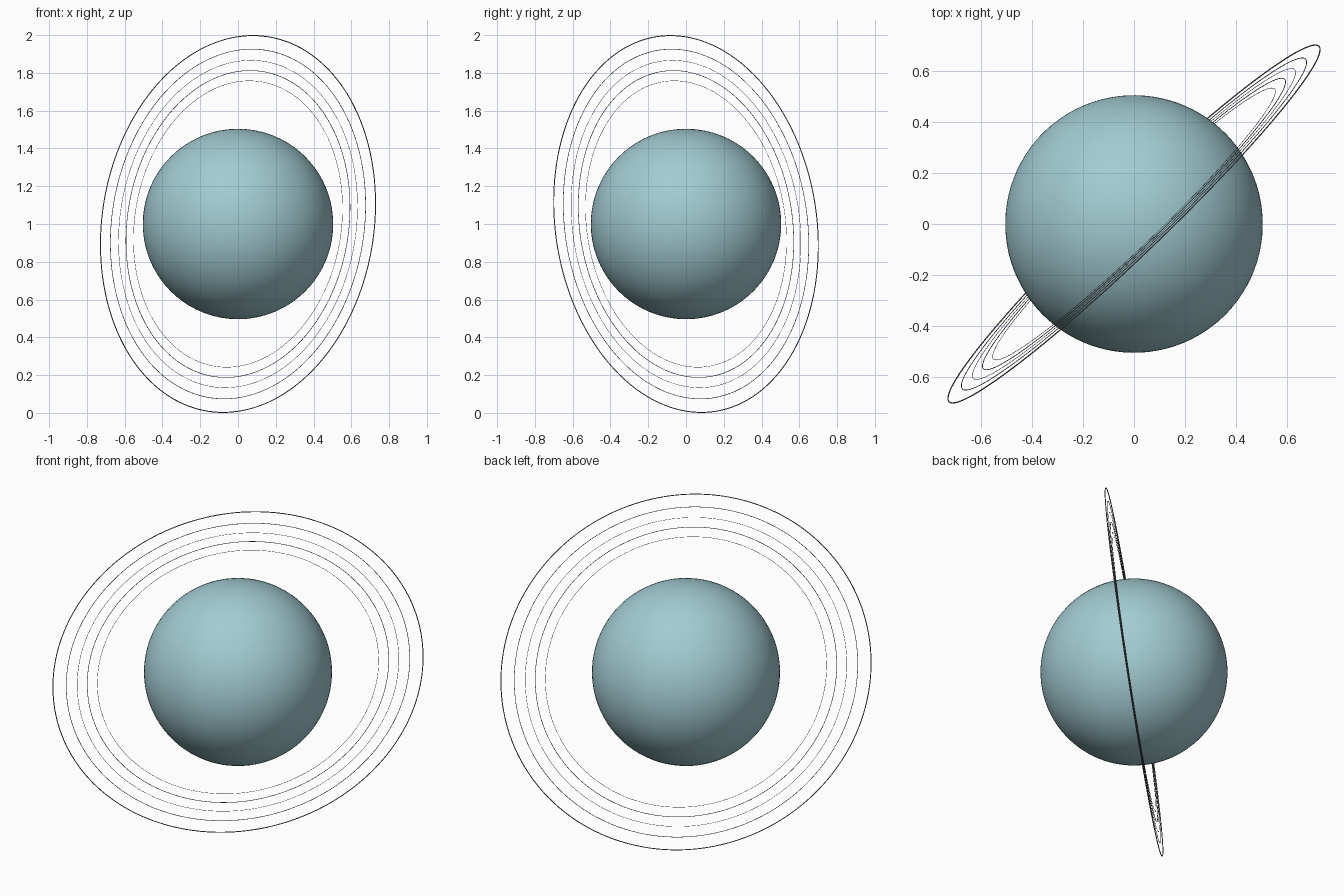
import bpy
from mathutils import Vector

if "Cube" in bpy.data.objects:
    bpy.data.objects.remove(bpy.data.objects["Cube"])

CENTRE = Vector((0, 0, 1))
AXIS = Vector((-0.688, 0.716, 0.113)).normalized()   # ring and planet axis
TILT = AXIS.to_track_quat('Z', 'Y').to_euler()


def material(name, rgb):
    m = bpy.data.materials.new(name)
    m.diffuse_color = (*rgb, 1)
    m.use_nodes = True
    m.node_tree.nodes["Principled BSDF"].inputs["Base Color"].default_value = m.diffuse_color
    return m


def finish(name, mat):
    ob = bpy.context.object
    ob.name = name
    ob.data.materials.append(mat)
    bpy.ops.object.shade_smooth()
    return ob


pale_cyan = material("pale cyan", (0.36, 0.60, 0.64))
ring_grey = material("ring grey", (0.20, 0.22, 0.23))

# Planet
bpy.ops.mesh.primitive_uv_sphere_add(segments=96, ring_count=48, radius=0.504,
                                     location=CENTRE, rotation=TILT)
finish("planet", pale_cyan)

# Five hair-thin rings: outer radius, tube radius
RINGS = [(1.0064, 0.0025), (0.933, 0.0015), (0.873, 0.001),
         (0.819, 0.0015), (0.764, 0.001)]
for i, (outer, tube) in enumerate(RINGS, 1):
    bpy.ops.mesh.primitive_torus_add(major_segments=192, minor_segments=8,
                                     major_radius=outer - tube, minor_radius=tube,
                                     location=CENTRE, rotation=TILT)
    finish(f"ring_{i}", ring_grey)
